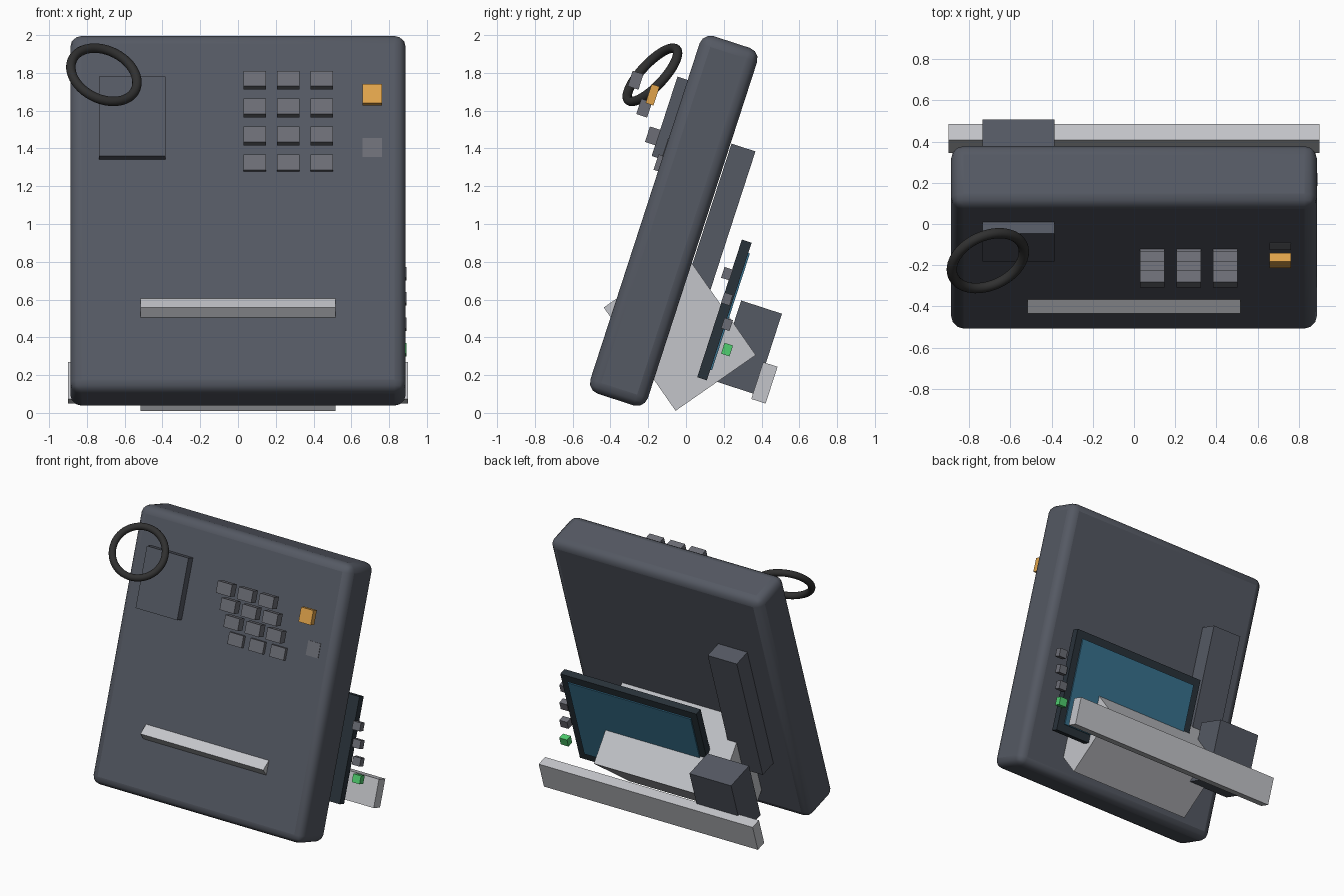
import bpy
from math import radians
from mathutils import Matrix, Vector

if "Cube" in bpy.data.objects:
    bpy.data.objects.remove(bpy.data.objects["Cube"])

TILT = radians(-18)                      # whole device leans back
FRAME = Matrix.Translation((0, -0.065, 1.017)) @ Matrix.Rotation(TILT, 4, 'X')


def material(name, rgb):
    m = bpy.data.materials.new(name)
    m.diffuse_color = (*rgb, 1)
    m.use_nodes = True
    m.node_tree.nodes["Principled BSDF"].inputs["Base Color"].default_value = m.diffuse_color
    return m


SLATE = material("slate", (0.09, 0.10, 0.125))
DARK = material("dark_frame", (0.022, 0.032, 0.042))
METAL = material("light_metal", (0.55, 0.56, 0.59))
KEY = material("key_grey", (0.15, 0.155, 0.18))
AMBER = material("amber", (0.75, 0.37, 0.07))
GREEN = material("green", (0.08, 0.62, 0.16))
BLUE = material("screen_blue", (0.04, 0.17, 0.28))
RUBBER = material("black_rubber", (0.03, 0.03, 0.03))


def box(name, size, loc, mat, angle=TILT):
    """Box centred at a world position, turned about x."""
    bpy.ops.mesh.primitive_cube_add(size=1, location=loc, rotation=(angle, 0, 0))
    ob = bpy.context.object
    ob.name = name
    ob.scale = size
    bpy.ops.object.transform_apply(location=False, rotation=False, scale=True)
    ob.data.materials.append(mat)
    return ob


def body_box(name, x, n, u, mat):
    """Box from (min, max) ranges in the leaning frame of the housing."""
    size = [b - a for a, b in (x, n, u)]
    mid = Vector([(a + b) / 2 for a, b in (x, n, u)])
    return box(name, size, FRAME @ mid, mat)


# Housing slab with rounded edges
housing = body_box("housing", (-0.888, 0.888), (-0.16, 0.16), (-0.995, 0.995), SLATE)
bevel = housing.modifiers.new("rounding", 'BEVEL')
bevel.width = 0.06
bevel.segments = 3
bpy.ops.object.shade_smooth_by_angle(angle=radians(35))

# Front cradle plate and cord ring
body_box("cradle_plate", (-0.735, -0.385), (-0.217, -0.15), (0.29, 0.732), SLATE)
axis = Vector((0.32, -0.69, 0.645))
bpy.ops.mesh.primitive_torus_add(major_radius=0.185, minor_radius=0.025,
                                 major_segments=48, minor_segments=16,
                                 location=(-0.71, -0.178, 1.79),
                                 rotation=axis.to_track_quat('Z', 'Y').to_euler())
ring = bpy.context.object
ring.name = "cord_ring"
ring.data.materials.append(RUBBER)
bpy.ops.object.shade_smooth_by_angle(angle=radians(40))

# Keypad: rows stand further off the housing toward the top
for row in range(4):
    for col in range(3):
        box(f"key_{row}_{col}", (0.12, 0.06, 0.086),
            (0.089 + 0.177 * col, -0.267 + 0.0457 * row, 1.761 - 0.1475 * row), KEY)

# Function buttons beside the keypad
box("amber_button", (0.103, 0.044, 0.105), (0.71, -0.177, 1.684), AMBER)
box("grey_button", (0.103, 0.044, 0.105), (0.71, -0.09, 1.398), KEY)

# Tray block passing through the housing
box("tray_block", (1.034, 0.517, 0.666), (0, -0.033, 0.432), METAL, radians(34.8))

# Rear bumper bar
box("rear_bar", (1.8, 0.08, 0.205), (0, 0.415, 0.159), METAL)

# Rear column and lower box
body_box("rear_column", (-0.685, -0.44), (0.165, 0.298), (-0.53, 0.483), SLATE)
body_box("rear_box", (-0.735, -0.385), (0.47, 0.697), (-0.74, -0.291), SLATE)

# Rear display with bezel
body_box("display_bezel", (-0.33, 0.815), (0.374, 0.428), (-0.749, 0.017), DARK)
body_box("display_screen", (-0.275, 0.76), (0.40, 0.437), (-0.69, -0.04), BLUE)

# Side buttons next to the display
for i in range(4):
    box(f"side_button_{i}", (0.065, 0.047, 0.06),
        (0.86, 0.217, 0.737 - 0.134 * i), GREEN if i == 3 else KEY)
